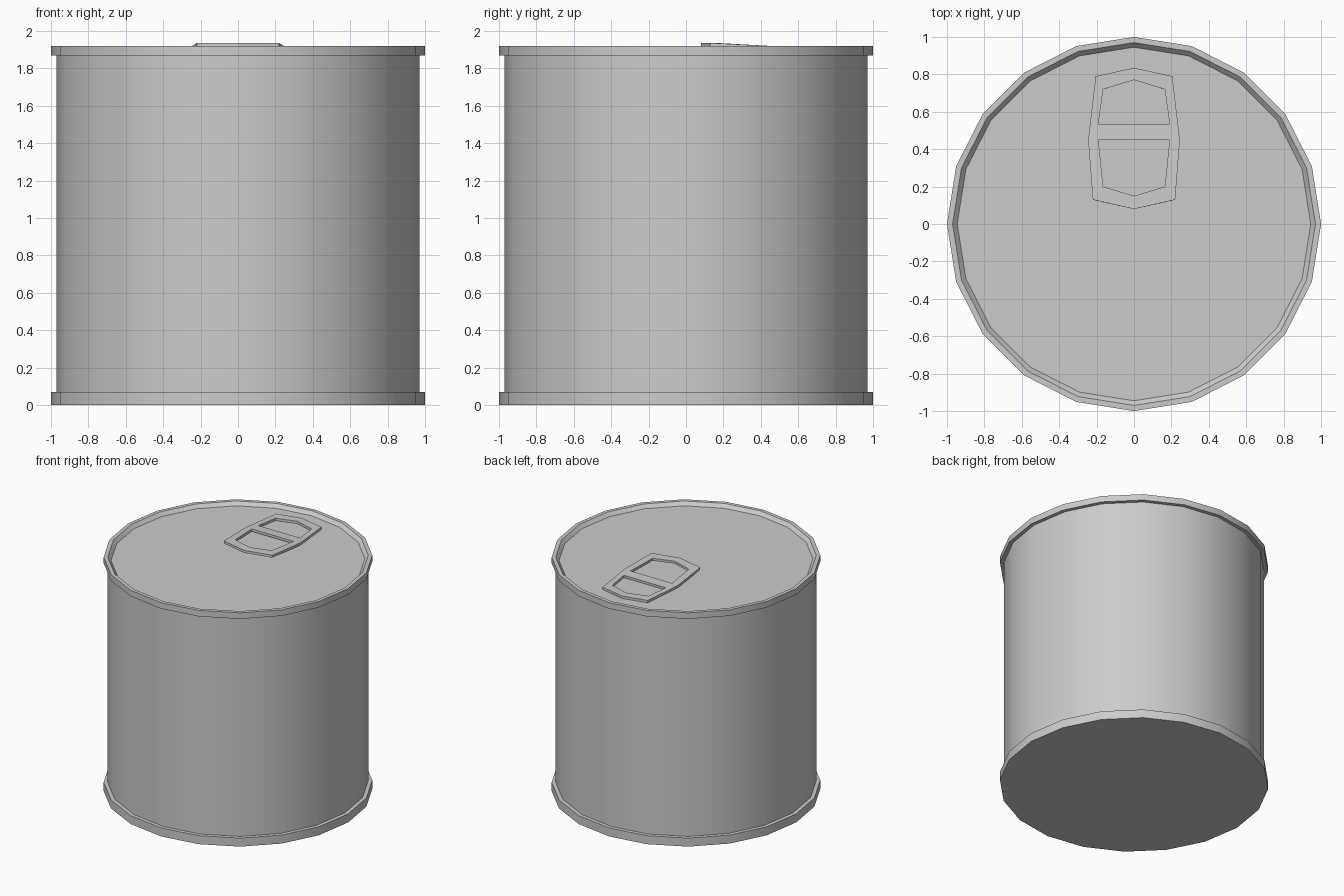
import bpy, bmesh
from math import cos, sin, pi

if "Cube" in bpy.data.objects:
    bpy.data.objects.remove(bpy.data.objects["Cube"])

SIDES = 20


def finish(name, bm):
    mesh = bpy.data.meshes.new(name)
    bm.to_mesh(mesh)
    bm.free()
    ob = bpy.data.objects.new(name, mesh)
    bpy.context.collection.objects.link(ob)
    return ob


def smooth(ob):
    bpy.ops.object.select_all(action='DESELECT')
    ob.select_set(True)
    bpy.context.view_layer.objects.active = ob
    bpy.ops.object.shade_smooth_by_angle(angle=pi / 6)


def lathe(name, profile, cap_start=False, cap_end=False):
    """Revolve (radius, z) points, listed bottom to top along the outside."""
    bm = bmesh.new()
    rings = [[bm.verts.new((r * cos(2 * pi * i / SIDES), r * sin(2 * pi * i / SIDES), z))
              for i in range(SIDES)] for r, z in profile]
    for lo, hi in zip(rings, rings[1:]):
        for i in range(SIDES):
            j = (i + 1) % SIDES
            bm.faces.new((lo[i], lo[j], hi[j], hi[i]))
    if cap_start:
        bm.faces.new(rings[0][::-1])
    if cap_end:
        bm.faces.new(rings[-1])
    ob = finish(name, bm)
    smooth(ob)
    return ob


# Can wall and its two rims; the upper rim slopes in to the recessed lid
lathe("can_wall", [(0.97, 0.07), (0.97, 1.87)])
lathe("bottom_rim_and_base", [(1, 0), (1, 0.07), (0.97, 0.07)], cap_start=True)
lathe("top_rim_and_lid", [(0.97, 1.87), (1, 1.87), (1, 1.92), (0.97, 1.92), (0.945, 1.892)],
      cap_end=True)

# Pull tab: right half of a frame with two openings, rising towards the can centre
outer = [(0, .08, 1.936), (.22, .13, 1.936), (.245, .45, 1.92),
         (.235, .535, 1.916), (.205, .79, 1.912), (0, .835, 1.912)]
inner = [(0, .15, 1.936), (.165, .2, 1.934), (.19, .45, 1.92),
         (.19, .535, 1.916), (.165, .72, 1.912), (0, .77, 1.912)]
bm = bmesh.new()
a = [bm.verts.new(p) for p in outer]
b = [bm.verts.new(p) for p in inner]
for i in range(5):
    bm.faces.new((a[i], a[i + 1], b[i + 1], b[i]))
# Crossbar between the openings
bar = [bm.verts.new((0, .45, 1.92)), bm.verts.new((0, .535, 1.916))]
bm.faces.new((b[2], b[3], bar[1], bar[0]))
tab = finish("pull_tab", bm)
mirror = tab.modifiers.new("Mirror", 'MIRROR')
mirror.use_clip = True
solid = tab.modifiers.new("Solidify", 'SOLIDIFY')
solid.thickness = 0.02
solid.offset = -1
